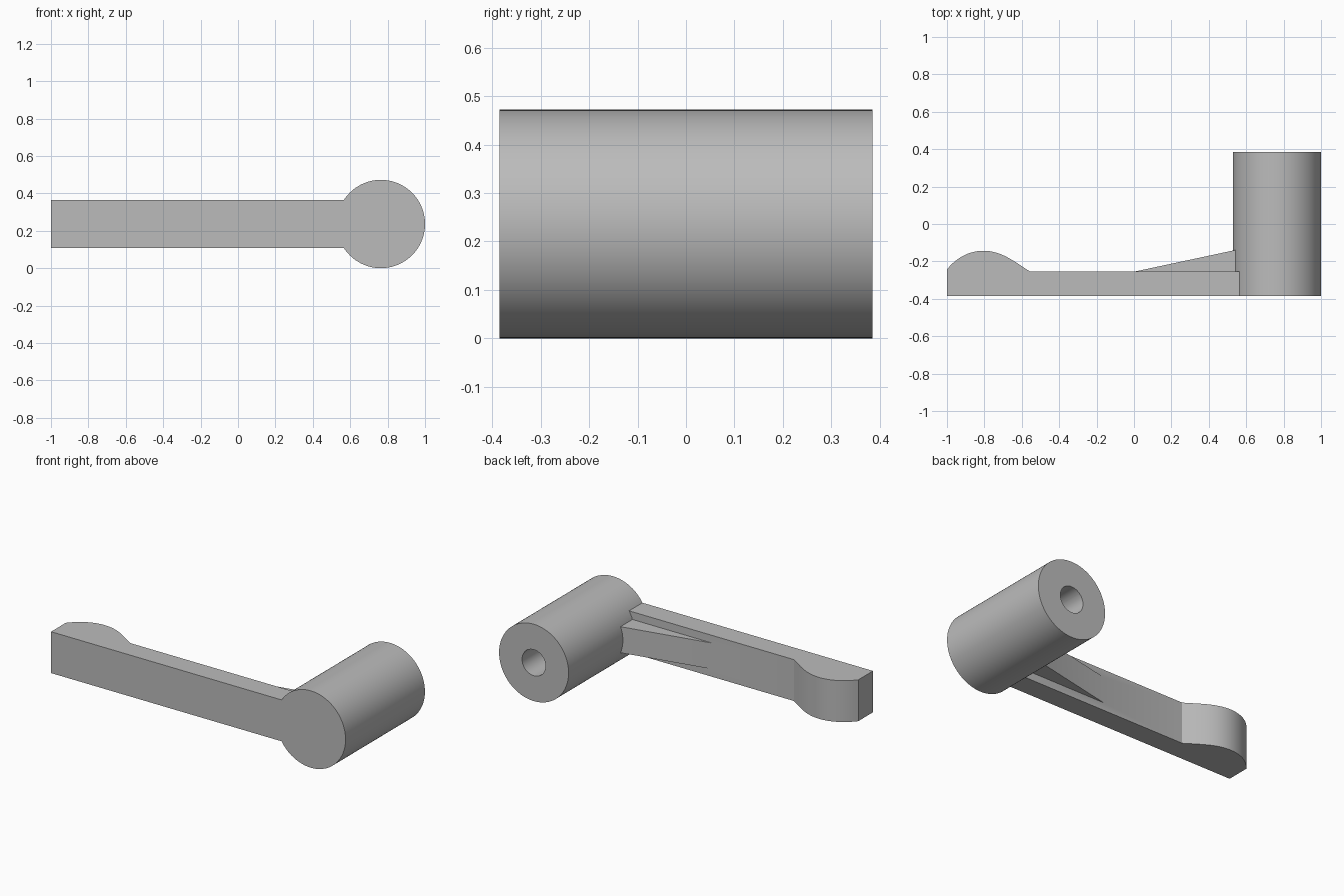
import bpy
import bmesh
import math
from mathutils import Vector
from mathutils.geometry import interpolate_bezier

cube = bpy.data.objects.get("Cube")
if cube:
    bpy.data.objects.remove(cube, do_unlink=True)

grey = bpy.data.materials.new("light_grey")
grey.use_nodes = True
colour = (0.5, 0.5, 0.5, 1)
grey.diffuse_color = colour
grey.node_tree.nodes["Principled BSDF"].inputs["Base Color"].default_value = colour

FRONT, BACK = -0.385, 0.385
MID_Z, RADIUS = 0.236, 0.236
AXIS_X = 1 - RADIUS
ARM_BACK = -0.255


def prism(name, outline, direction):
    """Extrude a closed planar outline along a direction."""
    bm = bmesh.new()
    face = bm.faces.new([bm.verts.new(p) for p in outline])
    moved = bmesh.ops.extrude_face_region(bm, geom=[face])["geom"]
    verts = [v for v in moved if isinstance(v, bmesh.types.BMVert)]
    bmesh.ops.translate(bm, verts=verts, vec=direction)
    bmesh.ops.recalc_face_normals(bm, faces=bm.faces)
    mesh = bpy.data.meshes.new(name)
    bm.to_mesh(mesh)
    bm.free()
    mesh.materials.append(grey)
    obj = bpy.data.objects.new(name, mesh)
    bpy.context.collection.objects.link(obj)
    return obj


def plan_prism(name, points, half_height):
    """Extrude a plan shape evenly about the middle height."""
    outline = [(x, y, MID_Z - half_height) for x, y in points]
    return prism(name, outline, (0, 0, 2 * half_height))


def rod(name, radius, y0, y1, sides):
    ring = [(AXIS_X + radius * math.cos(a), y0, MID_Z + radius * math.sin(a))
            for a in (2 * math.pi * i / sides for i in range(sides))]
    return prism(name, ring, (0, y1 - y0, 0))


def bezier(*points):
    return [p.to_2d() for p in interpolate_bezier(*[Vector((x, y, 0)) for x, y in points], 17)]


# Round hub
hub = rod("lever_with_hub", RADIUS, FRONT, BACK, 96)

# Flat arm with a swelling thumb rest at its free end
rise = bezier((-1, -0.243), (-0.95, -0.18), (-0.88, -0.143), (-0.805, -0.143))
fall = bezier((-0.805, -0.143), (-0.71, -0.143), (-0.64, -0.2), (-0.555, ARM_BACK))
arm_plan = [(-1, FRONT)] + rise + fall[1:] + [(0.66, ARM_BACK), (0.66, FRONT)]
arm = plan_prism("arm", arm_plan, 0.127)

# Tapered strengthening rib between arm and hub
rib = plan_prism("rib", [(0, ARM_BACK), (0.66, -0.114), (0.66, -0.32), (0, -0.32)], 0.08)

# Blind bore from the back of the hub
bore = rod("bore_cutter", 0.08, ARM_BACK, BACK + 0.1, 48)

# Fuse the parts into one solid, then drill the bore
bpy.context.view_layer.objects.active = hub
for part, operation in ((arm, "UNION"), (rib, "UNION"), (bore, "DIFFERENCE")):
    mod = hub.modifiers.new(part.name, "BOOLEAN")
    mod.object, mod.operation, mod.solver = part, operation, "EXACT"
    bpy.ops.object.modifier_apply(modifier=mod.name)
    bpy.data.objects.remove(part, do_unlink=True)

bpy.ops.object.select_all(action="DESELECT")
hub.select_set(True)
bpy.ops.object.shade_smooth_by_angle(angle=math.radians(20))
